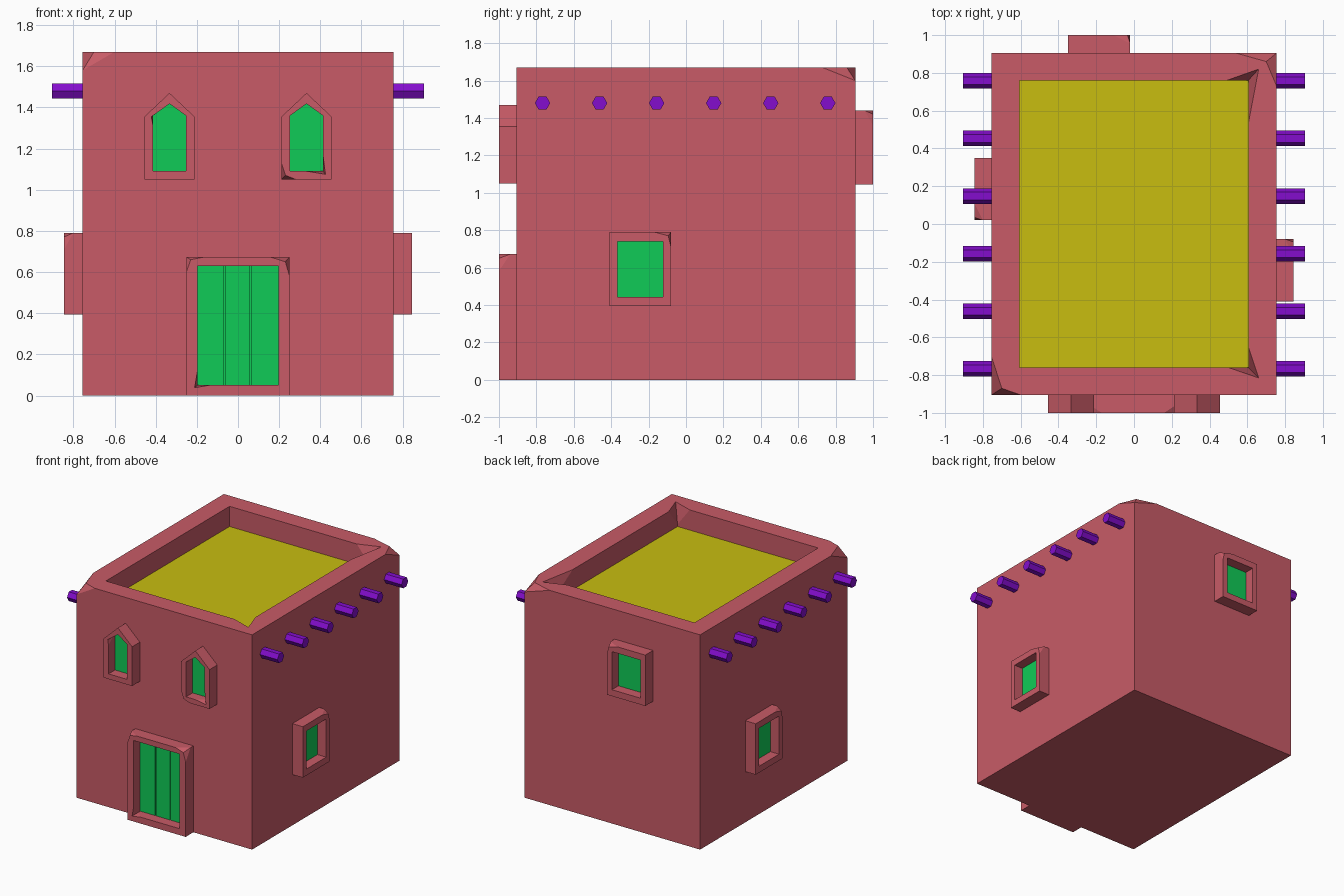
import bpy, bmesh, math
from mathutils import Matrix, Vector

if "Cube" in bpy.data.objects:
    bpy.data.objects.remove(bpy.data.objects["Cube"])


def material(name, rgb):
    m = bpy.data.materials.new(name)
    m.diffuse_color = (*rgb, 1)
    m.use_nodes = True
    m.node_tree.nodes["Principled BSDF"].inputs["Base Color"].default_value = m.diffuse_color
    return m


CLAY = material("clay", (0.58, 0.105, 0.135))
GREEN = material("green_paint", (0.005, 0.60, 0.095))
YELLOW = material("yellow_roof", (0.58, 0.51, 0.005))
PURPLE = material("purple_wood", (0.23, 0.004, 0.61))


def finish(bm, name, mat, matrix=None):
    if matrix:
        bm.transform(matrix)
    bmesh.ops.recalc_face_normals(bm, faces=bm.faces)
    me = bpy.data.meshes.new(name)
    bm.to_mesh(me)
    bm.free()
    me.materials.append(mat)
    ob = bpy.data.objects.new(name, me)
    bpy.context.collection.objects.link(ob)
    return ob


def chip(bm, corner, dent, cuts):
    """Break a corner: cut its edges at the given points, then push it to dent."""
    corner = Vector(corner)
    p = min(bm.verts, key=lambda v: (v.co - corner).length)
    new = []
    for c in cuts:
        d = Vector(c) - corner
        e = max(p.link_edges, key=lambda e: (e.other_vert(p).co - p.co).normalized().dot(d.normalized()))
        fac = min(0.9, d.length / e.calc_length())
        new.append(bmesh.utils.edge_split(e, p, fac)[1])
    for f in list(p.link_faces):
        pair = [v for v in new if v in f.verts]
        if len(pair) == 2:
            bmesh.utils.face_split(f, pair[0], pair[1])
    p.co = Vector(dent)


def prism(name, pts, lo, hi, mat, matrix):
    """Flat outline in (u, v) pulled out along w."""
    bm = bmesh.new()
    a = [bm.verts.new((u, v, lo)) for u, v in pts]
    b = [bm.verts.new((u, v, hi)) for u, v in pts]
    bm.faces.new(a)
    bm.faces.new(b)
    for i in range(len(pts)):
        j = (i + 1) % len(pts)
        bm.faces.new((a[i], a[j], b[j], b[i]))
    return finish(bm, name, mat, matrix)


def frame(name, outer, inner, depth, matrix, chips=()):
    """Surround with an opening; outer and inner have matching points."""
    bm = bmesh.new()
    rings = [[bm.verts.new((u, v, w)) for u, v in pts]
             for pts, w in ((outer, -0.02), (outer, depth), (inner, depth), (inner, -0.02))]
    n = len(outer)
    for k in range(4):
        r, s = rings[k], rings[(k + 1) % 4]
        for i in range(n):
            j = (i + 1) % n
            bm.faces.new((r[i], r[j], s[j], s[i]))
    for (u, v), (du, dv), (a, b, c) in chips:
        # a, b: signed cut lengths along u and v; c: cut depth
        chip(bm, (u, v, depth), (u + du, v + dv, depth),
             [(u + a, v, depth), (u, v + b, depth), (u, v, depth - c)])
    return finish(bm, name, CLAY, matrix)


def wall(angle, dist):
    """Maps (u right, v up, w outward) onto one of the four walls."""
    return (Matrix.Rotation(math.radians(angle), 4, 'Z') @ Matrix.Translation((0, -dist, 0))
            @ Matrix.Rotation(math.pi / 2, 4, 'X'))


def rect(u0, u1, v0, v1):
    return [(u0, v0), (u1, v0), (u1, v1), (u0, v1)]


def arch(u0, u1, v0, v1, top):
    return [(u0, v0), (u1, v0), (u1, v1), ((u0 + u1) / 2, top), (u0, v1)]


# Main block with sunken roof and chipped parapet
X, Y, H = 0.755, 0.905, 1.67
IX, IY = 0.605, 0.76
bm = bmesh.new()
low = [bm.verts.new((x, y, 0)) for x, y in rect(-X, X, -Y, Y)]
rings = [low] + [[bm.verts.new((x, y, z)) for x, y in rect(-a, a, -b, b)]
                 for a, b, z in ((X, Y, H), (IX, IY, H), (IX, IY, 1.45))]
for r, s in zip(rings, rings[1:]):
    for i in range(4):
        j = (i + 1) % 4
        bm.faces.new((r[i], r[j], s[j], s[i]))
bm.faces.new(low)
bm.faces.new(rings[-1])
chip(bm, (-X, -Y, H), (-0.70, -0.87, H), [(-0.60, -Y, H), (-X, -0.70, H), (-X, -Y, 1.58)])
chip(bm, (X, Y, H), (0.70, 0.86, H), [(0.54, Y, H), (X, 0.73, H), (X, Y, 1.60)])
chip(bm, (IX, IY, H), (0.66, 0.82, H), [(0.49, IY, H), (IX, 0.53, H), (IX, IY, 1.53)])
chip(bm, (IX, -IY, H), (0.66, -0.815, H), [(0.50, -IY, H), (IX, -0.65, H), (IX, -IY, 1.53)])
finish(bm, "walls", CLAY)

# Roof deck
prism("roof_deck", rect(-IX, IX, -IY, IY), 1.45, 1.513, YELLOW, Matrix())

# Roof beam ends, six on each side
for side, label in ((1, "right"), (-1, "left")):
    for i in range(6):
        bm = bmesh.new()
        bmesh.ops.create_cone(bm, cap_ends=True, segments=6, radius1=0.041, radius2=0.041, depth=0.255)
        bmesh.ops.rotate(bm, verts=bm.verts, matrix=Matrix.Rotation(math.pi / 2, 3, 'Y'))
        ys = [v.co.y for v in bm.verts]
        if max(ys) < 0.04:  # keep the flat side up
            bmesh.ops.rotate(bm, verts=bm.verts, matrix=Matrix.Rotation(math.pi / 6, 3, 'X'))
        finish(bm, f"beam_{label}_{i + 1}", PURPLE,
               Matrix.Translation((side * 0.7775, -0.767 + 0.305 * i, 1.48)))

FRONT, RIGHT, BACK, LEFT = wall(0, Y), wall(90, X), wall(180, Y), wall(270, X)

# Door
frame("door_frame", rect(-0.25, 0.25, 0, 0.672), rect(-0.197, 0.197, 0.05, 0.63), 0.095, FRONT,
      [((-0.25, 0.672), (0.02, -0.012), (0.08, -0.07, 0.05)),
       ((0.25, 0.672), (-0.02, -0.022), (-0.09, -0.09, 0.06)),
       ((-0.197, 0.05), (-0.014, -0.012), (0.06, 0.07, 0.06))])
prism("door_back", rect(-0.197, 0.197, 0.05, 0.63), -0.02, 0.004, GREEN, FRONT)
for i, (u0, u1) in enumerate(((-0.197, -0.07), (-0.062, 0.057), (0.065, 0.197))):
    prism(f"door_plank_{i + 1}", rect(u0, u1, 0.05, 0.63), -0.01, 0.015, GREEN, FRONT)

# Pointed front windows
for label, c, chips in (
        ("left", -0.333, [((-0.413, 1.355), (-0.008, 0.0), (0.03, -0.05, 0.05))]),
        ("right", 0.333, [((0.211, 1.05), (0.02, 0.02), (0.07, 0.08, 0.05)),
                          ((0.413, 1.09), (0.012, -0.015), (-0.08, 0.08, 0.06))])):
    inner = arch(c - 0.08, c + 0.08, 1.09, 1.36, 1.418)
    frame(f"front_window_frame_{label}", arch(c - 0.122, c + 0.122, 1.05, 1.355, 1.47),
          inner, 0.095, FRONT, chips)
    prism(f"front_window_pane_{label}", inner, -0.02, 0.015, GREEN, FRONT)

# Square windows on the other walls
for label, m, c, z, depth, s in (("right", RIGHT, -0.245, 0.5925, 0.09, 1),
                                 ("left", LEFT, -0.185, 0.5925, 0.09, 1),
                                 ("back", BACK, 0.185, 1.2425, 0.095, -1)):
    inner = rect(c - 0.122, c + 0.122, z - 0.148, z + 0.148)
    frame(f"{label}_window_frame", rect(c - 0.165, c + 0.165, z - 0.198, z + 0.198), inner, depth, m,
          [((c + s * 0.165, z + 0.198), (-s * 0.015, -0.02), (-s * 0.09, -0.08, 0.045))])
    prism(f"{label}_window_pane", inner, -0.02, 0.015, GREEN, m)
